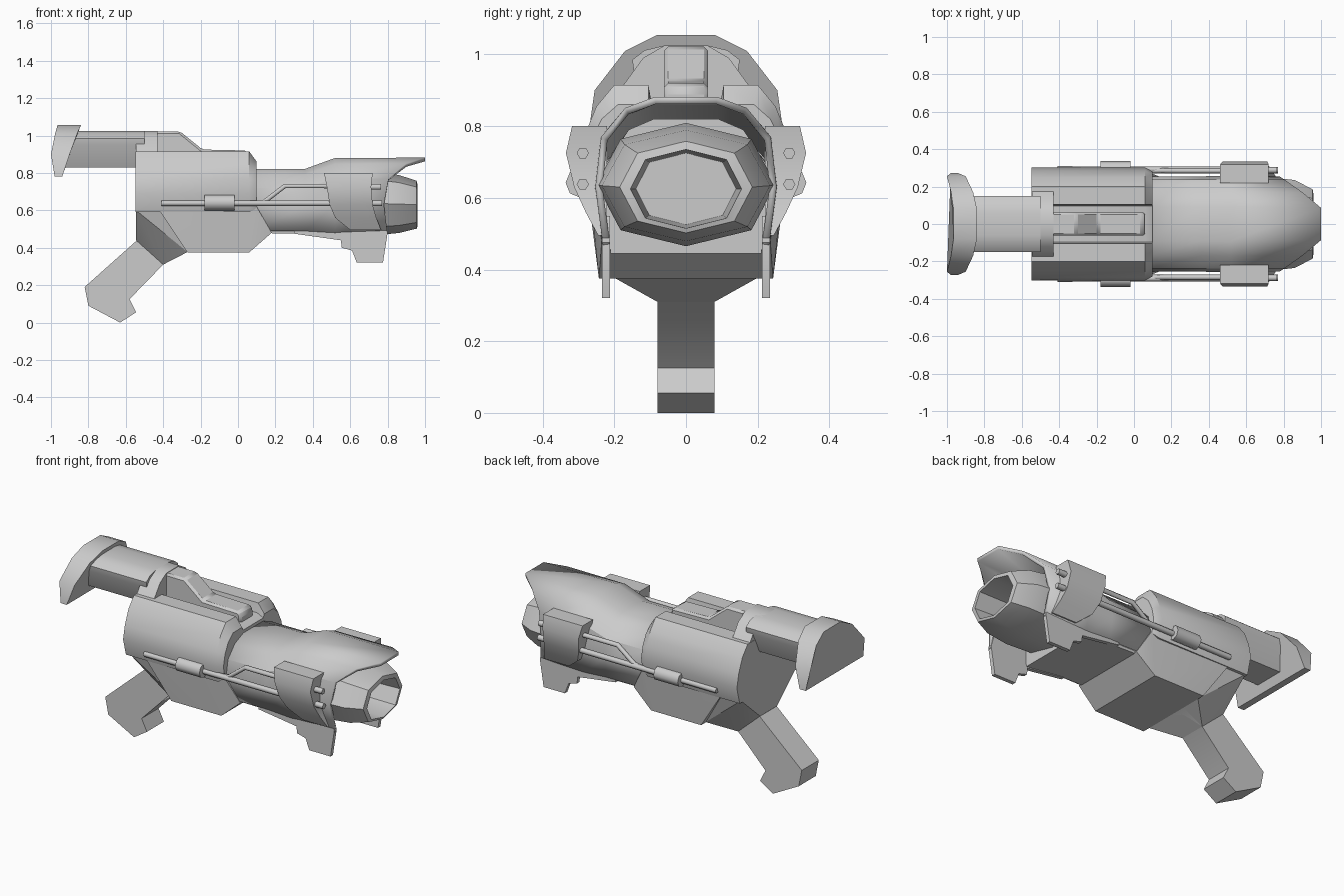
import bpy, bmesh, math

if "Cube" in bpy.data.objects:
    bpy.data.objects.remove(bpy.data.objects["Cube"])


def finish(name, bm, mirror=False, thickness=0, angle=32):
    bmesh.ops.recalc_face_normals(bm, faces=bm.faces)
    me = bpy.data.meshes.new(name)
    bm.to_mesh(me)
    bm.free()
    ob = bpy.data.objects.new(name, me)
    bpy.context.collection.objects.link(ob)
    bpy.ops.object.select_all(action='DESELECT')
    ob.select_set(True)
    bpy.context.view_layer.objects.active = ob
    bpy.ops.object.shade_smooth_by_angle(angle=math.radians(angle))
    if mirror:
        m = ob.modifiers.new("mirror", 'MIRROR')
        m.use_axis = (False, True, False)
    if thickness:
        s = ob.modifiers.new("thickness", 'SOLIDIFY')
        s.thickness, s.offset = thickness, 0
    return ob


def loft(name, rings, closed=True, caps=True, **kw):
    """Skin a list of equally long point rings."""
    bm = bmesh.new()
    vs = [[bm.verts.new(p) for p in r] for r in rings]
    n = len(rings[0])
    for a, b in zip(vs, vs[1:]):
        for i in range(n if closed else n - 1):
            j = (i + 1) % n
            bm.faces.new((a[i], a[j], b[j], b[i]))
    if caps:
        bm.faces.new(vs[0])
        bm.faces.new(vs[-1])
    return finish(name, bm, **kw)


def sym(x, half):
    """Half section (y, z[, x]) from top to bottom -> full symmetric ring."""
    right = [(p[2] if len(p) > 2 else x, p[0], p[1]) for p in half]
    left = [(a, -b, c) for a, b, c in reversed(right) if b > 1e-6]
    return right + left


def prism(name, pts, y0, y1, **kw):
    return loft(name, [[(x, y, z) for x, z in pts] for y in (y0, y1)], **kw)


def hull(name, pts):
    bm = bmesh.new()
    for x, y, z in pts:
        for s in (1, -1):
            bm.verts.new((x, s * y, z))
    bmesh.ops.convex_hull(bm, input=bm.verts)
    return finish(name, bm)


def rods(name, pts, r, res=1):
    """Round rod along a path, on both sides."""
    cu = bpy.data.curves.new(name, 'CURVE')
    cu.dimensions = '3D'
    cu.bevel_depth, cu.bevel_resolution, cu.use_fill_caps = r, res, True
    for s in (1, -1):
        sp = cu.splines.new('POLY')
        sp.points.add(len(pts) - 1)
        for q, (x, y, z) in zip(sp.points, pts):
            q.co = (x, s * y, z, 1)
    ob = bpy.data.objects.new(name, cu)
    bpy.context.collection.objects.link(ob)


# Shoulder plate at the rear
butt = [(.08, 1.055, -.965, -.84), (.17, 1.01, -.978, -.86),
        (.255, .9, -1.0, -.9), (.272, .78, -.98, -.94)]
loft("shoulder_plate", [sym(0, [(y, z, a) for y, z, a, b in butt]),
                        sym(0, [(y, z, b) for y, z, a, b in butt])])

# Stock tube and its collar on the body
tube = [(.06, 1.025), (.115, 1.012), (.15, .985), (.145, .95), (.09, .83)]
loft("stock_tube", [sym(-.93, tube), sym(-.5, tube)])
collar = [(.06, 1.025), (.12, .99), (.2, .88), (.2, .8)]
loft("stock_collar", [sym(-.545, collar), sym(-.43, collar)])

# Receiver with a channel along the top
body = [(0, .86), (.095, .86), (.105, .915), (.2, .915), (.25, .855),
        (.285, .77), (.302, .69), (.275, .59)]
front = [(0, .84), (.095, .84), (.105, .86), (.19, .86), (.235, .82),
         (.265, .76), (.28, .69), (.265, .61)]
loft("receiver", [sym(-.547, body), sym(.06, body), sym(.1, front)])

# Raised rail in the channel
rail = [(-.45, .84), (-.45, 1.022), (-.31, 1.022), (-.19, .925), (.045, .92),
        (.06, .9), (.06, .84)]
ob = prism("top_rail", rail, -.062, .062)
bev = ob.modifiers.new("bevel", 'BEVEL')
bev.width, bev.segments = .012, 1

# Lower receiver, grip flare and grip
hull("lower_receiver", [(-.27, .243, .375), (.06, .243, .375), (.18, .235, .48),
                        (.1, .268, .62), (-.42, .272, .6)])
hull("grip_flare", [(-.545, .26, .6), (-.27, .26, .6), (-.545, .08, .44),
                    (-.4, .08, .31), (-.27, .2, .377)])
prism("grip", [(-.54, .5), (-.54, .44), (-.82, .19), (-.8, .09), (-.63, .0),
               (-.545, .055), (-.58, .125), (-.4, .31), (-.27, .377), (-.27, .5)],
      -.08, .08)

# Front core and open shroud around the barrel
loft("front_core", [
    sym(.05, [(.09, .8), (.16, .77), (.225, .7), (.238, .6), (.22, .48)]),
    sym(.32, [(.09, .8), (.16, .77), (.225, .7), (.238, .6), (.215, .475)]),
    sym(.56, [(.09, .82), (.16, .79), (.22, .7), (.23, .6), (.21, .445)])])
rear = [(.09, .812), (.165, .782), (.228, .715), (.245, .62), (.225, .49)]
mid = [(.09, .87), (.165, .84), (.23, .765), (.247, .63), (.222, .46)]
lip = [(.085, .872, 1.0), (.165, .842, .9), (.228, .765, .805),
       (.243, .63, .78), (.222, .47, .8)]
loft("barrel_shroud", [sym(x, s)[5:] + sym(x, s)[:5] for x, s in
                       ((.07, rear), (.36, rear), (.52, mid), (0, lip))],
     closed=False, caps=False, thickness=.02)
prism("shroud_fin", [(.3, .475), (.55, .44), (.555, .4), (.61, .385), (.635, .32),
                     (.775, .32), (.8, .48), (.78, .55), (.3, .55)],
      .212, .235, mirror=True)


# Octagonal muzzle with a recessed bore
def octo(x, w, h, cz):
    k = ((0, 1), (.73, .74), (1, 0), (.73, -.74))
    return sym(x, [(w * a, cz + h * b) for a, b in k] + [(0, cz - h)])


loft("muzzle", [octo(.5, .235, .165, .635), octo(.72, .25, .172, .637),
                octo(.86, .235, .155, .634), octo(.955, .185, .128, .63),
                octo(.96, .155, .11, .625), octo(.7, .14, .1, .625)])

# Side plates
plate = [(.8, .46, .72, .318), (.725, .475, .712, .335), (.63, .49, .72, .312),
         (.56, .52, .74, .28), (.495, .6, .765, .245)]
loft("side_plate", [[(a, .22, z), (b, .22, z), (b, y, z), (a, y, z)]
                    for z, a, b, y in plate], mirror=True)

# Side rods, sleeve and pins
rods("lower_rod", [(-.41, .293, .638), (.6, .29, .638)], .016)
rods("upper_rod", [(.1, .285, .638), (.14, .285, .645), (.25, .285, .73),
                   (.6, .285, .73)], .014)
rods("rod_sleeve", [(-.18, .294, .642), (-.02, .294, .642)], .042, 2)
rods("upper_pin", [(.6, .288, .725), (.765, .288, .725)], .017)
rods("lower_pin", [(.6, .288, .638), (.77, .288, .638)], .017)
